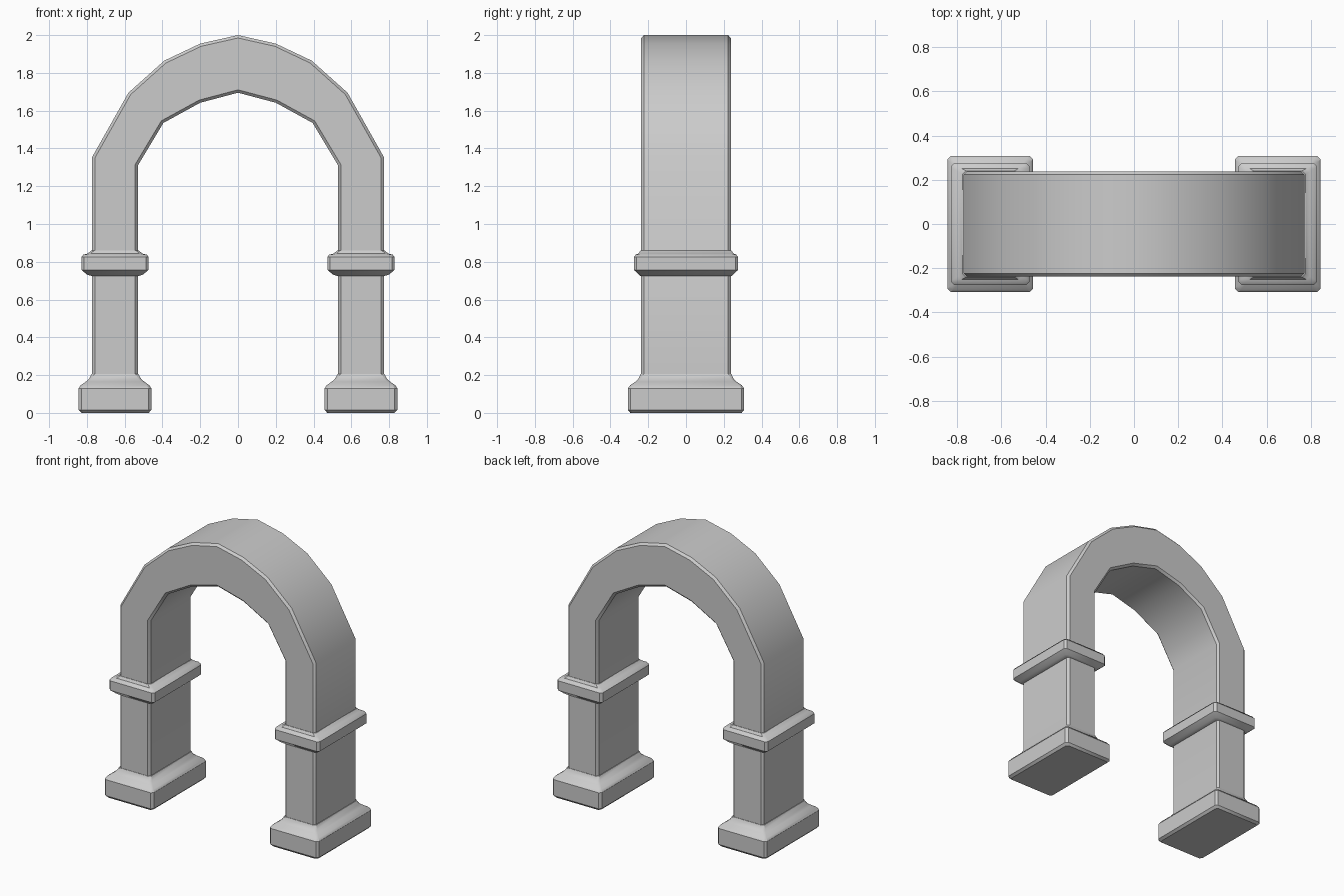
import bpy
import bmesh

cube = bpy.data.objects.get("Cube")
if cube:
    bpy.data.objects.remove(cube, do_unlink=True)

stone = bpy.data.materials.new("grey stone")
stone.use_nodes = True
GREY = (0.6, 0.6, 0.6, 1)
stone.diffuse_color = GREY
stone.node_tree.nodes["Principled BSDF"].inputs["Base Color"].default_value = GREY


def finish(bm, name, angle):
    """Turn a bmesh into a smooth-by-angle stone object."""
    bmesh.ops.recalc_face_normals(bm, faces=bm.faces)
    mesh = bpy.data.meshes.new(name)
    bm.to_mesh(mesh)
    bm.free()
    mesh.materials.append(stone)
    obj = bpy.data.objects.new(name, mesh)
    bpy.context.collection.objects.link(obj)
    bpy.ops.object.select_all(action="DESELECT")
    obj.select_set(True)
    bpy.context.view_layer.objects.active = obj
    bpy.ops.object.shade_smooth_by_angle(angle=angle)
    return obj


def moulding(name, x, rows, chamfer=0.015):
    """Stack chamfered rectangles (half width, half depth, height) into a block."""
    bm = bmesh.new()
    rings = []
    for hx, hy, z in rows:
        a, b = hx - chamfer, hy - chamfer
        outline = [(hx, -b), (hx, b), (a, hy), (-a, hy),
                   (-hx, b), (-hx, -b), (-a, -hy), (a, -hy)]
        rings.append([bm.verts.new((x + px, py, z)) for px, py in outline])
    for low, high in zip(rings, rings[1:]):
        for i in range(8):
            j = (i + 1) % 8
            bm.faces.new((low[i], low[j], high[j], high[i]))
    bm.faces.new(rings[0][::-1])
    bm.faces.new(rings[-1])
    finish(bm, name, 0.6)


# Arch: half outline mirrored, extruded through the depth, rims chamfered
DEPTH = 0.238
outer = [(0.772, 0.1), (0.772, 1.355), (0.58, 1.695), (0.39, 1.865), (0.2, 1.955)]
inner = [(0.2, 1.642), (0.395, 1.535), (0.53, 1.31), (0.53, 0.1)]
mirror = lambda pts: [(-x, z) for x, z in reversed(pts)]
profile = outer + [(0, 2)] + mirror(outer) + mirror(inner) + [(0, 1.695)] + inner

bm = bmesh.new()
front = bm.faces.new([bm.verts.new((x, -DEPTH, z)) for x, z in profile])
extruded = bmesh.ops.extrude_face_region(bm, geom=[front], use_keep_orig=True)
back = [v for v in extruded["geom"] if isinstance(v, bmesh.types.BMVert)]
bmesh.ops.translate(bm, vec=(0, 2 * DEPTH, 0), verts=back)
rims = [e for e in bm.edges if abs(e.verts[0].co.y - e.verts[1].co.y) < 0.01]
bmesh.ops.recalc_face_normals(bm, faces=bm.faces)
bmesh.ops.bevel(bm, geom=rims, offset=0.015, segments=1, affect="EDGES")
finish(bm, "arch", 0.56)

# Foot and collar mouldings on each leg
foot = [(0.178, 0.295, 0), (0.193, 0.308, 0.016), (0.193, 0.308, 0.13),
        (0.182, 0.296, 0.146), (0.155, 0.268, 0.165),
        (0.138, 0.252, 0.18), (0.125, 0.241, 0.205)]
collar = [(0.125, 0.241, 0.725), (0.148, 0.25, 0.732), (0.178, 0.276, 0.757),
          (0.178, 0.276, 0.825), (0.168, 0.266, 0.838),
          (0.145, 0.252, 0.843), (0.125, 0.241, 0.86)]
for side, sign in (("left", 1), ("right", -1)):
    moulding(side + "_foot", sign * 0.651, foot)
    moulding(side + "_collar", sign * 0.651, collar)
